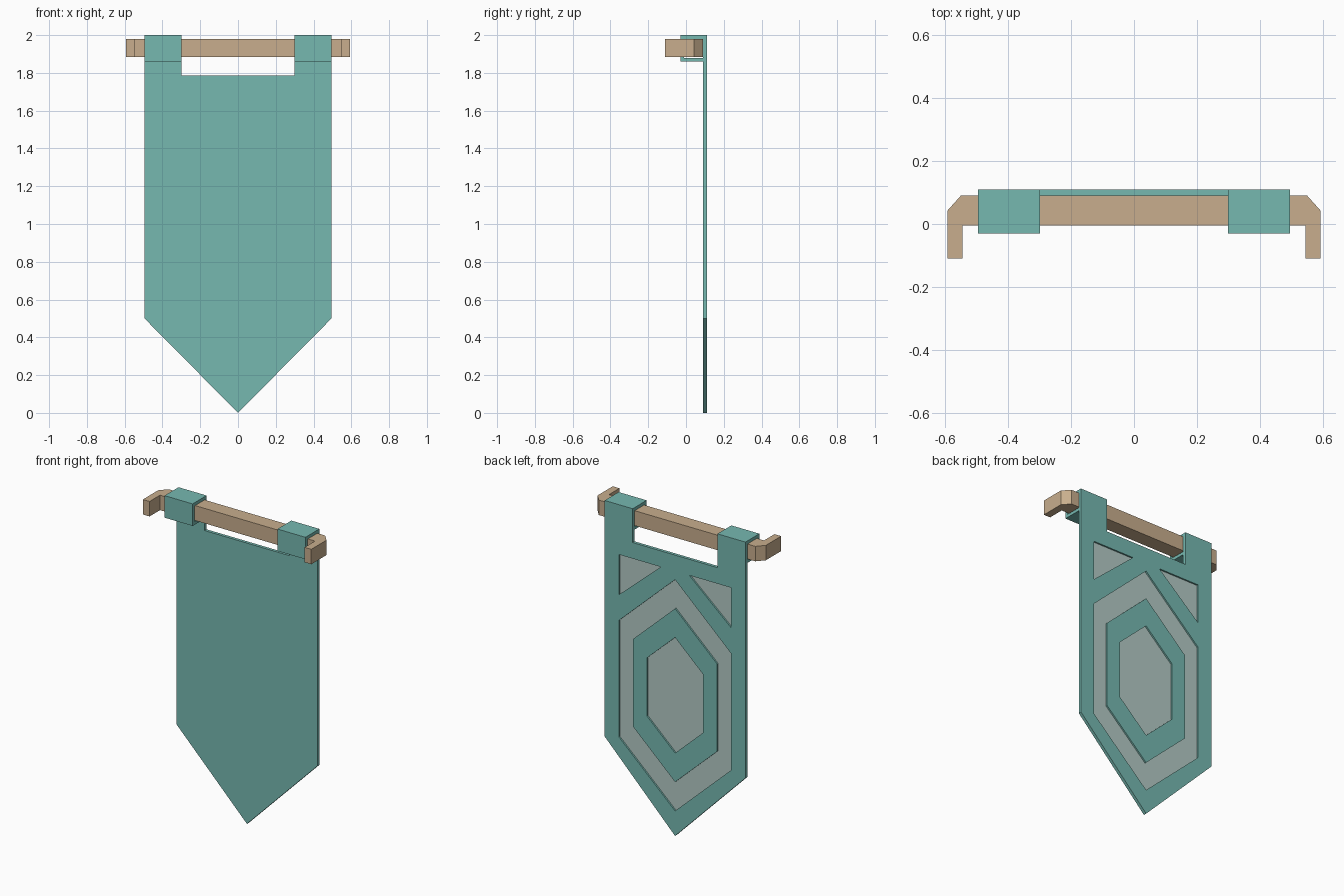
import bpy, bmesh, math
from mathutils import Vector

if "Cube" in bpy.data.objects:
    bpy.data.objects.remove(bpy.data.objects["Cube"])


def material(name, rgb):
    lin = [(c / 255 / 12.92) if c < 11 else ((c / 255 + 0.055) / 1.055) ** 2.4 for c in rgb]
    m = bpy.data.materials.new(name)
    m.diffuse_color = (*lin, 1)
    m.use_nodes = True
    m.node_tree.nodes["Principled BSDF"].inputs["Base Color"].default_value = m.diffuse_color
    return m


TEAL = material("teal cloth", (118, 184, 176))
PALE = material("pale grey inlay", (180, 201, 197))
WOOD = material("light wood", (200, 174, 141))


def add_object(name, mesh, *mats):
    mesh.materials.clear()
    for m in mats:
        mesh.materials.append(m)
    ob = bpy.data.objects.new(name, mesh)
    bpy.context.collection.objects.link(ob)
    return ob


def prism(name, points, direction, *mats):
    """Closed solid from a planar outline pushed along a direction."""
    bm = bmesh.new()
    face = bm.faces.new([bm.verts.new(p) for p in points])
    res = bmesh.ops.extrude_face_region(bm, geom=[face])
    bmesh.ops.translate(bm, vec=Vector(direction),
                        verts=[v for v in res["geom"] if isinstance(v, bmesh.types.BMVert)])
    bmesh.ops.recalc_face_normals(bm, faces=bm.faces)
    mesh = bpy.data.meshes.new(name)
    bm.to_mesh(mesh)
    bm.free()
    return add_object(name, mesh, *mats)


def mirrored(half):
    """Complete an outline from its right half by mirroring in x."""
    return half + [(-x, z) for x, z in reversed(half) if x > 0]


def hexagon(s):
    c = 0.894
    half = [(0, c + 0.735 * s), (0.395 * s, c + 0.37 * s),
            (0.395 * s, c - 0.37 * s), (0, c - 0.735 * s)]
    return mirrored(half)


# Banner outline with the notch between the two hanging tabs
outline = mirrored([(0.298, 1.785), (0.298, 2.0), (0.495, 2.0), (0.495, 0.5), (0, 0)])

# Backing sheet: teal front, pale rear that shows through the cut pattern
backing = prism("banner_backing", [(x, 0.09, z) for x, z in outline], (0, 0.01, 0), TEAL, PALE)
for p in backing.data.polygons:
    p.material_index = 1 if p.normal.y > 0.9 else 0

# Rear layer with nested hexagons and corner triangles cut out
triangle = [(0.395, 1.683), (0.10, 1.683), (0.395, 1.428)]
loops = [outline, hexagon(1), hexagon(0.75), hexagon(0.5),
         triangle, [(-x, z) for x, z in triangle]]
curve = bpy.data.curves.new("pattern_outline", "CURVE")
curve.dimensions = "2D"
curve.fill_mode = "BOTH"
curve.extrude = 0.005
for pts in loops:
    sp = curve.splines.new("POLY")
    sp.points.add(len(pts) - 1)
    for sp_pt, (x, z) in zip(sp.points, pts):
        sp_pt.co = (x, z, 0, 1)
    sp.use_cyclic_u = True
temp = bpy.data.objects.new("pattern_outline", curve)
bpy.context.collection.objects.link(temp)
deps = bpy.context.evaluated_depsgraph_get()
mesh = bpy.data.meshes.new_from_object(temp.evaluated_get(deps))
bpy.data.objects.remove(temp)
bm = bmesh.new()
bm.from_mesh(mesh)
bmesh.ops.remove_doubles(bm, verts=bm.verts, dist=1e-5)
bmesh.ops.recalc_face_normals(bm, faces=bm.faces)
for f in bm.faces:
    f.smooth = False
    f.material_index = 0
bm.to_mesh(mesh)
bm.free()
pattern = add_object("banner_pattern", mesh, TEAL)
pattern.rotation_euler.x = math.pi / 2
pattern.location.y = 0.105

# Square fabric loops wrapped around the rod
loop_profile = [(0.09, 2.0), (-0.03, 2.0), (-0.03, 1.86), (0.09, 1.86),
                (0.09, 1.88), (-0.01, 1.88), (-0.01, 1.98), (0.09, 1.98)]
for name, x0 in (("loop_right", 0.298), ("loop_left", -0.495)):
    prism(name, [(x0, y, z) for y, z in loop_profile], (0.197, 0, 0), TEAL)

# Wooden rod with chamfered corners and wall brackets bent forwards
rod = mirrored([(0.545, -0.005), (0.545, -0.11), (0.592, -0.11), (0.592, 0.043), (0.55, 0.09)])
prism("hanging_rod", [(x, y, 1.885) for x, y in rod], (0, 0, 0.095), WOOD)
